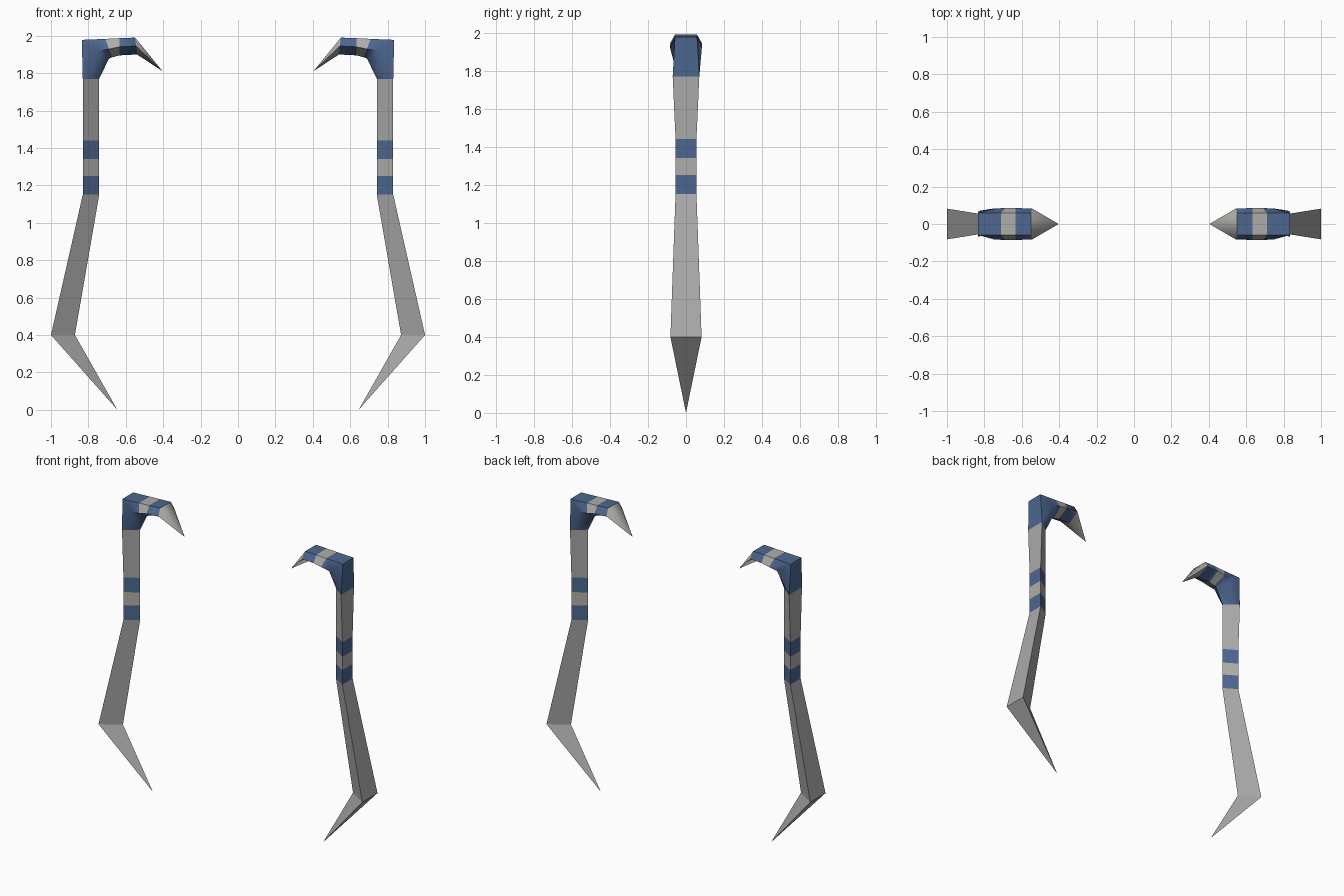
import bpy, bmesh, math

cube = bpy.data.objects.get("Cube")
if cube:
    bpy.data.objects.remove(cube, do_unlink=True)


def material(name, rgb):
    m = bpy.data.materials.new(name)
    m.use_nodes = True
    m.diffuse_color = (*rgb, 1)
    m.node_tree.nodes["Principled BSDF"].inputs["Base Color"].default_value = (*rgb, 1)
    return m


STEEL = material("grey steel", (0.40, 0.40, 0.40))
BLUE = material("blue wrap", (0.075, 0.135, 0.28))
PALE = material("pale wrap", (0.43, 0.42, 0.40))


def ring(outer, inner, width, side=None, t=0.35):
    """Cross-section: outer edge pair, side pair and one inner ridge, in x-z plus half widths in y."""
    side = width * (1 - t) if side is None else side
    mx, mz = (o + (i - o) * t for o, i in zip(outer, inner))
    return [(outer[0], -width, outer[1]), (outer[0], width, outer[1]),
            (mx, side, mz), (inner[0], 0, inner[1]), (mx, -side, mz)]


def loft(name, rings, colours, sign, smooth):
    """Skin consecutive rings, with one colour for each span."""
    bm = bmesh.new()
    mats = list(dict.fromkeys(colours))
    loops = [[bm.verts.new((sign * x, y, z)) for x, y, z in r] for r in rings]
    for a, b, colour in zip(loops, loops[1:], colours):
        for i in range(len(a)):
            j = (i + 1) % len(a)
            bm.faces.new((a[i], a[j], b[j], b[i])).material_index = mats.index(colour)
    for end, colour in ((loops[0], colours[0]), (loops[-1], colours[-1])):
        bm.faces.new(end).material_index = mats.index(colour)
    bmesh.ops.remove_doubles(bm, verts=bm.verts, dist=0.0005)
    bmesh.ops.recalc_face_normals(bm, faces=bm.faces)
    mesh = bpy.data.meshes.new(name)
    bm.to_mesh(mesh)
    bm.free()
    for m in mats:
        mesh.materials.append(m)
    ob = bpy.data.objects.new(name, mesh)
    bpy.context.collection.objects.link(ob)
    if smooth:
        bpy.ops.object.select_all(action='DESELECT')
        ob.select_set(True)
        bpy.context.view_layer.objects.active = ob
        bpy.ops.object.shade_smooth_by_angle(angle=math.radians(smooth))


def level(z, width):
    return ring((0.83, z), (0.742, z), width)


# Shared joints between the parts
grip_low, grip_high, neck = level(1.15, 0.055), level(1.44, 0.055), level(1.77, 0.07)

for label, sign in (("left", 1), ("right", -1)):
    # Long lower blade with an inward point
    loft(label + "_blade",
         [grip_low, ring((1.0, 0.4), (0.872, 0.4), 0.082), ring((0.645, 0), (0.645, 0), 0)],
         [STEEL, STEEL], sign, 0)

    # Banded grip
    loft(label + "_grip",
         [grip_low, level(1.25, 0.055), level(1.34, 0.055), grip_high],
         [BLUE, PALE, BLUE], sign, 30)

    # Plain upper shaft
    loft(label + "_upper_shaft", [grip_high, neck], [STEEL], sign, 0)

    # Bent head with wrapped bands and a beak
    loft(label + "_head",
         [neck,
          ring((0.835, 1.978), (0.69, 1.878), 0.058, 0.083, 0.6),
          ring((0.71, 1.983), (0.672, 1.885), 0.058, 0.085, 0.55),
          ring((0.633, 1.987), (0.633, 1.895), 0.058, 0.085, 0.5),
          ring((0.55, 1.99), (0.54, 1.90), 0.058, 0.083, 0.5),
          ring((0.403, 1.81), (0.403, 1.81), 0)],
         [BLUE, BLUE, PALE, BLUE, PALE], sign, 50)
